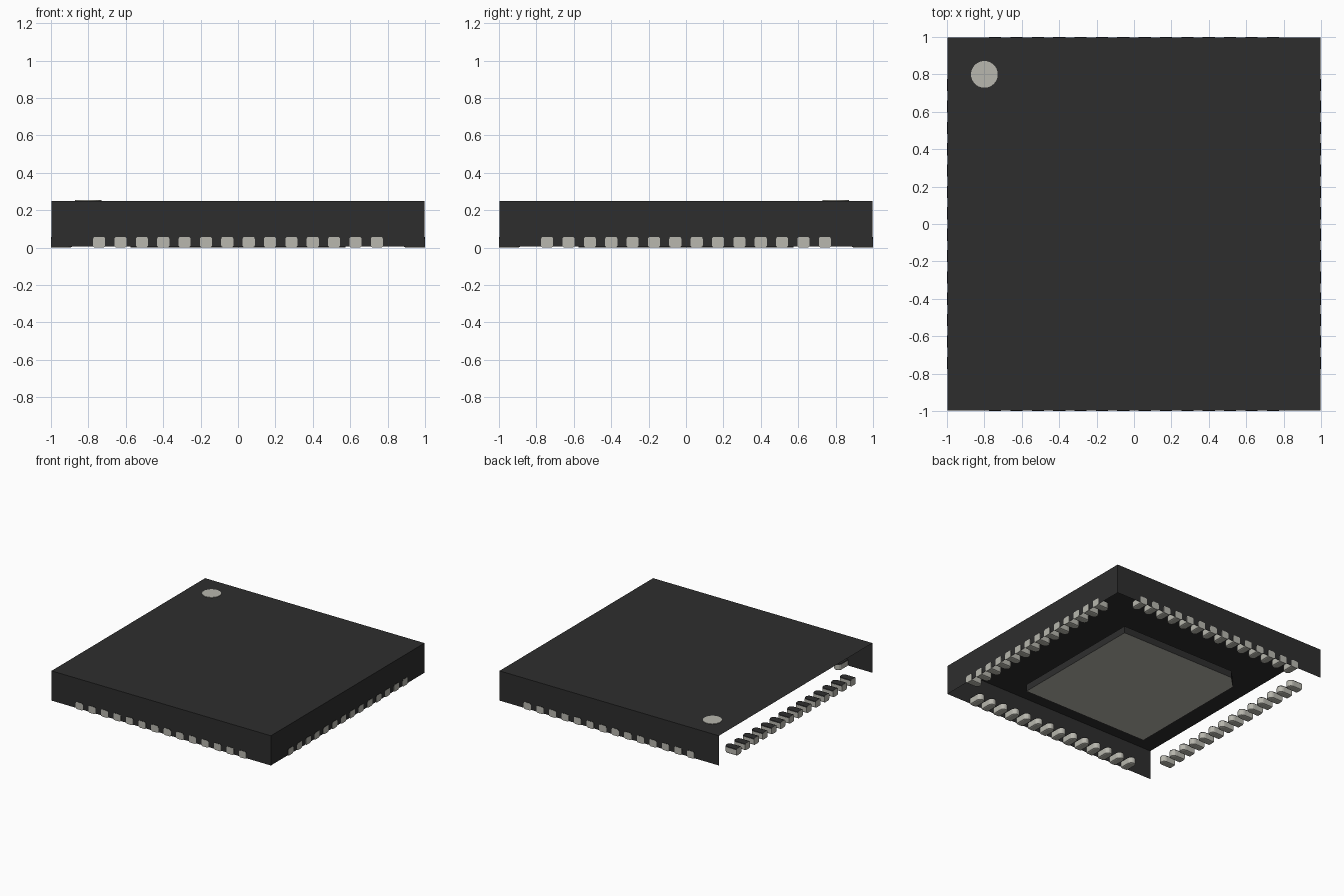
import bpy, bmesh, math

cube = bpy.data.objects.get("Cube")
if cube:
    bpy.data.objects.remove(cube, do_unlink=True)


def material(name, rgb):
    m = bpy.data.materials.new(name)
    m.use_nodes = True
    m.diffuse_color = (*rgb, 1)
    m.node_tree.nodes["Principled BSDF"].inputs["Base Color"].default_value = (*rgb, 1)
    return m


DARK = material("dark_plastic", (0.027, 0.027, 0.027))
METAL = material("pale_metal", (0.48, 0.475, 0.425))


def mesh_from(bm, name, *mats):
    mesh = bpy.data.meshes.new(name)
    bm.to_mesh(mesh)
    bm.free()
    for m in mats:
        mesh.materials.append(m)
    return mesh


def add_object(name, mesh, angle=0):
    ob = bpy.data.objects.new(name, mesh)
    ob.rotation_euler.z = angle
    bpy.context.collection.objects.link(ob)
    return ob


def extrude_outline(bm, points, z0, z1):
    """Prism from an outline in plan."""
    base = bm.faces.new([bm.verts.new((x, y, z0)) for x, y in points])
    ext = bmesh.ops.extrude_face_region(bm, geom=[base])["geom"]
    bmesh.ops.translate(bm, vec=(0, 0, z1 - z0),
                        verts=[g for g in ext if isinstance(g, bmesh.types.BMVert)])


HALF, BOTTOM, TOP = 0.997, 0.006, 0.25
PIN_W, PIN_H, PIN_IN, PITCH, COUNT = 0.0325, 0.058, 0.886, 0.1142, 14

# Package shell: open underneath and along the -x side
bm = bmesh.new()
extrude_outline(bm, [(-HALF, -HALF), (HALF, -HALF), (HALF, HALF), (-HALF, HALF)], BOTTOM, TOP)
bmesh.ops.recalc_face_normals(bm, faces=bm.faces)
bm.normal_update()
gone = [f for f in bm.faces if f.normal.z < -0.5 or f.normal.x < -0.5]
bmesh.ops.delete(bm, geom=gone, context='FACES')
add_object("package_shell", mesh_from(bm, "package_shell", DARK))

# Contact row: rounded inner ends, softened long edges, dark upper faces
bm = bmesh.new()
for i in range(COUNT):
    cx = (i - (COUNT - 1) / 2) * PITCH
    arc = [(cx + PIN_W * math.cos(a), -PIN_IN - PIN_W + PIN_W * math.sin(a))
           for a in (math.pi * k / 8 for k in range(9))]
    extrude_outline(bm, [(cx - PIN_W, -1), (cx + PIN_W, -1)] + arc, 0, PIN_H)
bmesh.ops.recalc_face_normals(bm, faces=bm.faces)
rims = [e for e in bm.edges
        if abs(e.verts[0].co.z - e.verts[1].co.z) < 1e-5
        and max(v.co.y for v in e.verts) > -0.99]
bmesh.ops.bevel(bm, geom=rims, offset=0.011, segments=2, profile=0.5, affect='EDGES')
bm.normal_update()
for f in bm.faces:
    f.material_index = 1 if f.normal.z > 0.3 else 0
row = mesh_from(bm, "contact_row", METAL, DARK)
for k, side in enumerate(("front", "right", "back", "left")):
    add_object(side + "_contacts", row, k * math.pi / 2)

# Thermal pad with one cut corner; only the underside is bare metal
P, C = 0.575, 0.1
bm = bmesh.new()
extrude_outline(bm, [(-P, -P), (P, -P), (P, P), (-P + C, P), (-P, P - C)], 0, PIN_H)
bmesh.ops.recalc_face_normals(bm, faces=bm.faces)
bm.normal_update()
for f in bm.faces:
    f.material_index = 0 if f.normal.z < -0.5 else 1
add_object("thermal_pad", mesh_from(bm, "thermal_pad", METAL, DARK))

# Orientation dot on the top
bm = bmesh.new()
extrude_outline(bm, [(-0.8 + 0.0715 * math.cos(a), 0.8 + 0.0715 * math.sin(a))
                     for a in (math.tau * k / 40 for k in range(40))], TOP, TOP + 0.004)
bmesh.ops.recalc_face_normals(bm, faces=bm.faces)
add_object("orientation_dot", mesh_from(bm, "orientation_dot", METAL))
